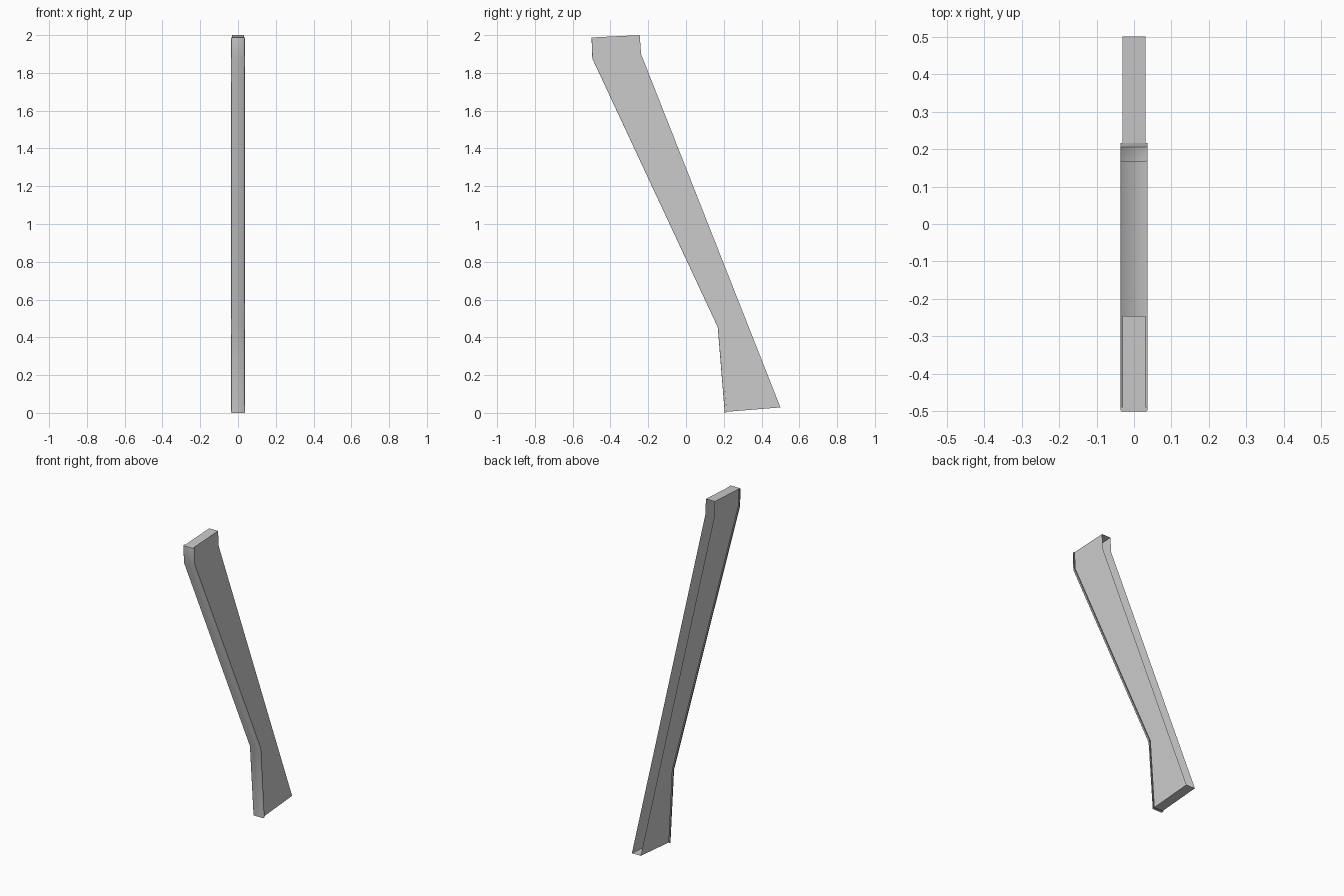
import bpy, bmesh, math

if "Cube" in bpy.data.objects:
    bpy.data.objects.remove(bpy.data.objects["Cube"])

# Side outlines as (y, z), running from the top down
FRONT = [(-0.488, 1.988), (-0.483, 1.88), (0.181, 0.458), (0.216, 0.006)]
OUTER = [(-0.5, 1.987), (-0.496, 1.876), (0.168, 0.454), (0.205, 0.002)]
BACK = [(-0.245, 2.0), (-0.238, 1.9), (0.5, 0.029)]


def finish(name, bm):
    mesh = bpy.data.meshes.new(name)
    bm.to_mesh(mesh)
    bm.free()
    obj = bpy.data.objects.new(name, mesh)
    bpy.context.collection.objects.link(obj)
    return obj


def make_shell():
    """Thin hollow leg: two flat sides, a top and a bottom, open at the back."""
    bm = bmesh.new()
    w = 0.031
    outline = FRONT + BACK[::-1]
    left = [bm.verts.new((-w, y, z)) for y, z in outline]
    right = [bm.verts.new((w, y, z)) for y, z in outline]
    bm.faces.new(left[::-1])
    bm.faces.new(right)
    n = len(FRONT)
    for a, b in ((n - 1, n), (len(outline) - 1, 0)):
        bm.faces.new((left[a], left[b], right[b], right[a]))
    bmesh.ops.recalc_face_normals(bm, faces=bm.faces)
    return finish("leg_shell", bm)


def make_strip():
    """Slightly wider front trim, a shallow channel swept down the front edge."""
    bm = bmesh.new()
    section = [(-0.036, 0.0), (-0.036, 0.75), (-0.033, 1.0),
               (0.033, 1.0), (0.036, 0.75), (0.036, 0.0)]
    rows = []
    for (y0, z0), (y1, z1) in zip(FRONT, OUTER):
        rows.append([bm.verts.new((x, y0 + (y1 - y0) * t, z0 + (z1 - z0) * t))
                     for x, t in section])
    for upper, lower in zip(rows, rows[1:]):
        for i in range(len(section) - 1):
            bm.faces.new((upper[i], lower[i], lower[i + 1], upper[i + 1]))
    # end caps
    bm.faces.new(rows[0])
    bm.faces.new(rows[-1][::-1])
    bmesh.ops.recalc_face_normals(bm, faces=bm.faces)
    # drop the lowest point exactly onto the ground
    low = min(v.co.z for v in bm.verts)
    for v in rows[-1]:
        v.co.z -= low
    obj = finish("front_trim", bm)
    bpy.context.view_layer.objects.active = obj
    obj.select_set(True)
    bpy.ops.object.shade_smooth_by_angle(angle=math.radians(50))
    return obj


make_shell()
make_strip()
